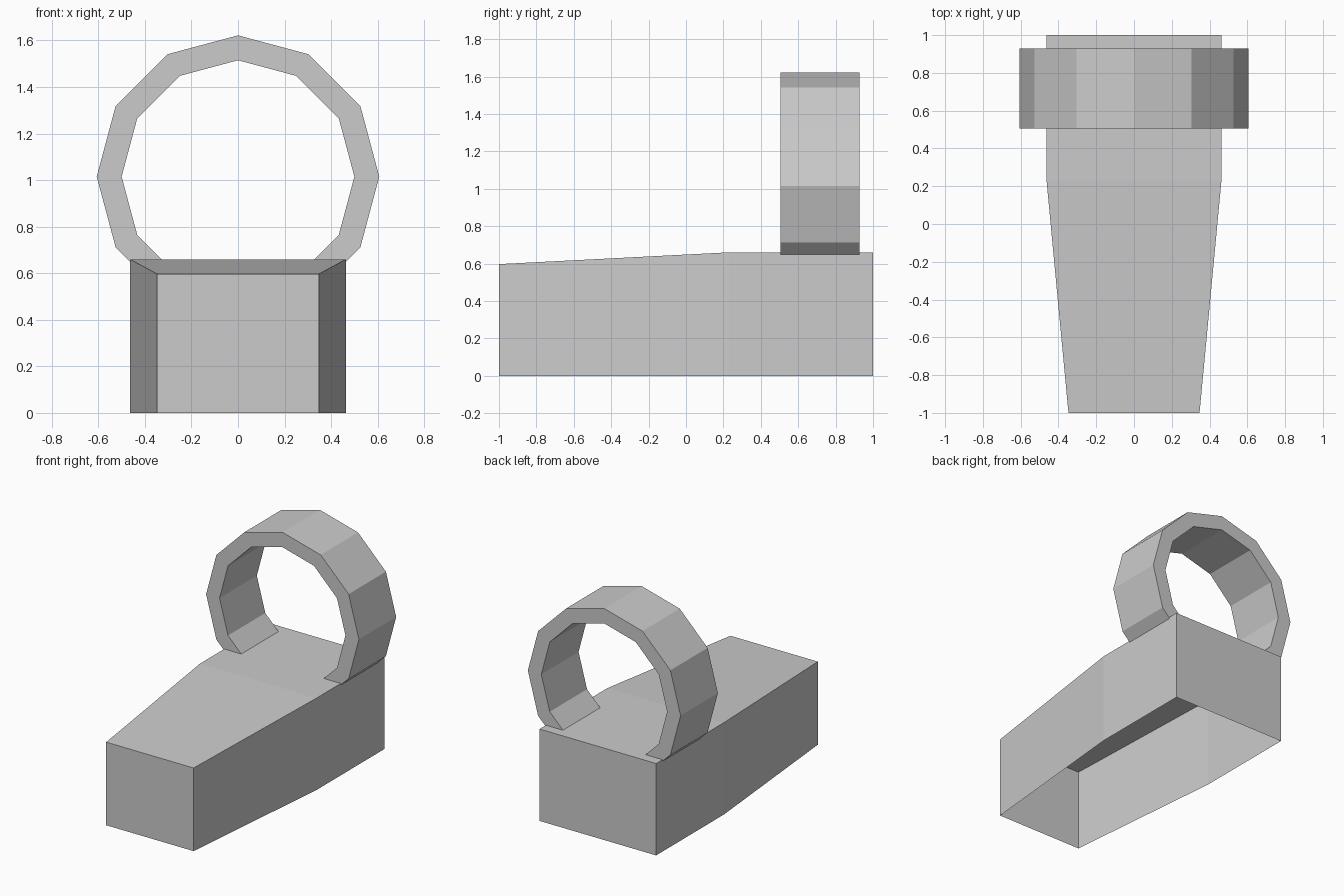
import bpy
import bmesh
from math import sin, cos, tau

cube = bpy.data.objects.get("Cube")
if cube:
    bpy.data.objects.remove(cube, do_unlink=True)

grey = bpy.data.materials.new("plain grey")
grey.use_nodes = True
colour = (0.6, 0.6, 0.6, 1)
grey.diffuse_color = colour
grey.node_tree.nodes["Principled BSDF"].inputs["Base Color"].default_value = colour


def loft(name, sections, closed):
    """Skin a list of equal cross-sections; closed joins the sections and their outlines."""
    bm = bmesh.new()
    rows = [[bm.verts.new(p) for p in section] for section in sections]
    pairs = list(zip(rows, rows[1:]))
    if closed:
        pairs.append((rows[-1], rows[0]))
    for a, b in pairs:
        n = len(a)
        for i in range(n if closed else n - 1):
            j = (i + 1) % n
            bm.faces.new((a[i], a[j], b[j], b[i]))
    if not closed:
        bm.faces.new(rows[0])
        bm.faces.new(rows[-1])
    bmesh.ops.recalc_face_normals(bm, faces=bm.faces)
    mesh = bpy.data.meshes.new(name)
    bm.to_mesh(mesh)
    bm.free()
    mesh.materials.append(grey)
    obj = bpy.data.objects.new(name, mesh)
    bpy.context.collection.objects.link(obj)
    return obj


# Tapered body: a hollow shell, open underneath (y, half width, height)
stations = [(-1, 0.347, 0.597), (0.23, 0.463, 0.66), (1, 0.463, 0.66)]
body = loft("body_shell",
            [[(-w, y, 0), (-w, y, h), (w, y, h), (w, y, 0)] for y, w, h in stations],
            closed=False)

# Twelve-sided ring sunk into the rear of the body
outer, inner, centre_z = 0.607, 0.5, 1.015
front, back = 0.505, 0.928
profile = [(outer, front), (outer, back), (inner, back), (inner, front)]
ring = loft("finger_ring",
            [[(r * cos(a), y, centre_z + r * sin(a)) for r, y in profile]
             for a in (tau * i / 12 for i in range(12))],
            closed=True)
